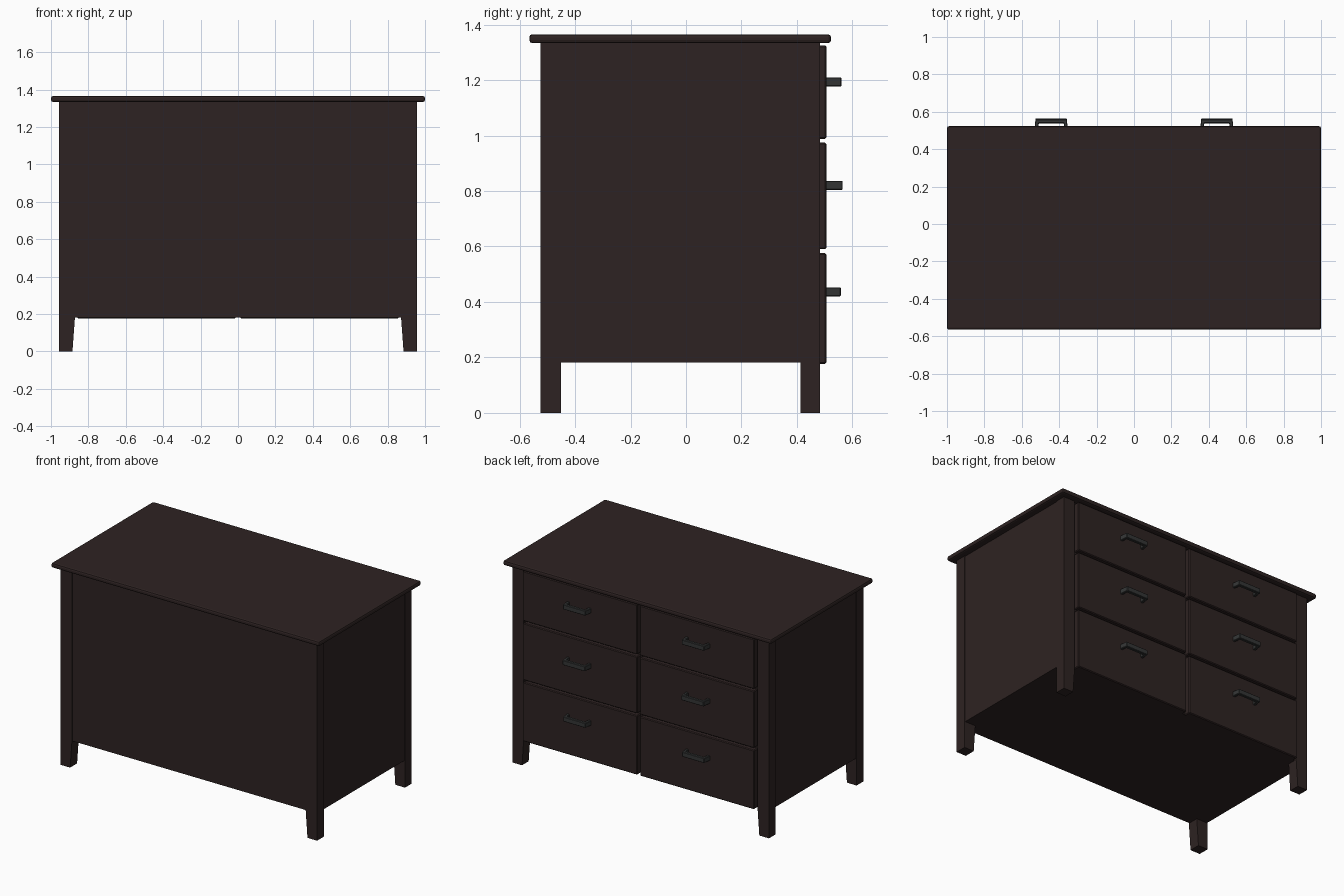
import bpy, bmesh

if "Cube" in bpy.data.objects:
    bpy.data.objects.remove(bpy.data.objects["Cube"])


def material(name, rgb):
    m = bpy.data.materials.new(name)
    m.diffuse_color = (*rgb, 1)
    m.use_nodes = True
    m.node_tree.nodes["Principled BSDF"].inputs["Base Color"].default_value = m.diffuse_color
    return m


WOOD = material("dark brown wood", (0.027, 0.0165, 0.016))
METAL = material("dark grey metal", (0.034, 0.036, 0.036))


def finish(name, bm, mat, bevel=0, segments=1):
    bmesh.ops.recalc_face_normals(bm, faces=bm.faces)
    me = bpy.data.meshes.new(name)
    bm.to_mesh(me)
    bm.free()
    me.materials.append(mat)
    ob = bpy.data.objects.new(name, me)
    bpy.context.collection.objects.link(ob)
    if bevel:
        b = ob.modifiers.new("bevel", "BEVEL")
        b.width = bevel
        b.segments = segments
        b.limit_method = 'ANGLE'
    return ob


def box(name, x, y, z, mat=WOOD, bevel=0, segments=1):
    bm = bmesh.new()
    bmesh.ops.create_cube(bm, size=1)
    for v in bm.verts:
        v.co = [lo + (c + 0.5) * (hi - lo) for c, (lo, hi) in zip(v.co, (x, y, z))]
    return finish(name, bm, mat, bevel, segments)


def prism(name, points, to_3d, lo, hi, mat, bevel=0):
    # extrude a flat outline between two depths
    bm = bmesh.new()
    face = bm.faces.new([bm.verts.new(to_3d(a, b, lo)) for a, b in points])
    new = bmesh.ops.extrude_face_region(bm, geom=[face])["geom"]
    for v in [g for g in new if isinstance(g, bmesh.types.BMVert)]:
        co = v.co.copy()
        a, b = [(p, q) for p, q in points if (to_3d(p, q, lo)[0] - co.x) ** 2
                + (to_3d(p, q, lo)[1] - co.y) ** 2 + (to_3d(p, q, lo)[2] - co.z) ** 2 < 1e-9][0]
        v.co = to_3d(a, b, hi)
    return finish(name, bm, mat, bevel)


# Top board with softened edge
box("top_board", (-1, 1), (-0.565, 0.523), (1.333, 1.365), bevel=0.011, segments=2)

# Carcass behind the drawers
box("carcass", (-0.952, 0.952), (-0.519, 0.468), (0.181, 1.334))

# Four corner legs, tapered on the inner side below the body
LEG = [(0.957, 0), (0.957, 1.334), (0.872, 1.334), (0.872, 0.18), (0.885, 0)]
for side, sx in (("left", -1), ("right", 1)):
    for end, y0, y1 in (("front", -0.524, -0.45), ("back", 0.412, 0.483)):
        prism(f"{end}_{side}_leg", LEG, lambda a, b, d, s=sx: (s * a, d, b), y0, y1, WOOD)

# Drawer fronts and bridge-shaped handles, three rows of two
ROWS = [(0.177, 0.576, 0.436, 0.558), (0.590, 0.974, 0.820, 0.565), (0.988, 1.325, 1.193, 0.560)]
for row, (z0, z1, hz, hy) in enumerate(ROWS, 1):
    for side, sx in (("left", -1), ("right", 1)):
        x = sorted((sx * 0.010, sx * 0.861))
        box(f"drawer_{row}_{side}", x, (0.46, 0.506), (z0, z1), bevel=0.005)
        outline = [(-0.090, 0.504), (-0.083, hy), (0.083, hy), (0.090, 0.504),
                   (0.071, 0.504), (0.067, hy - 0.021), (-0.067, hy - 0.021), (-0.071, 0.504)]
        prism(f"handle_{row}_{side}", outline,
              lambda a, b, d, s=sx: (s * 0.443 + a, b, d),
              hz - 0.0165, hz + 0.0165, METAL, bevel=0.003)
